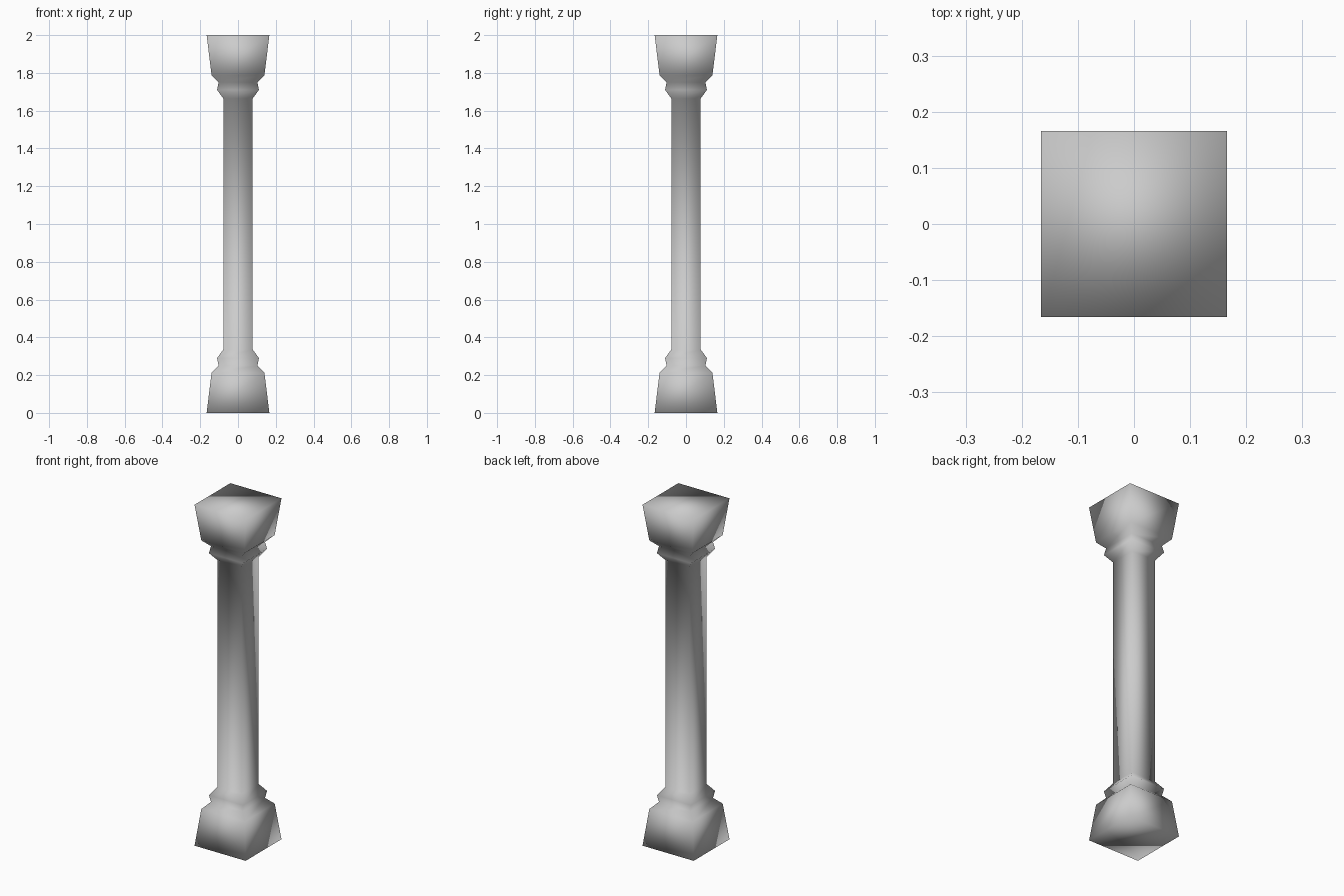
import bpy, bmesh

if "Cube" in bpy.data.objects:
    bpy.data.objects.remove(bpy.data.objects["Cube"])

# Half-width and height of the square section, from the foot to the bottom of the shaft
foot = [(0.166, 0.0), (0.14, 0.212), (0.103, 0.25), (0.111, 0.29), (0.078, 0.335)]
# The capital is the foot turned upside down
profile = foot + [(r, 2.0 - z) for r, z in reversed(foot)]

bm = bmesh.new()

# Square rings stacked along the profile
rings = []
for r, z in profile:
    rings.append([bm.verts.new((sx * r, sy * r, z))
                  for sx, sy in ((-1, -1), (1, -1), (1, 1), (-1, 1))])

# Side faces between neighbouring rings
for low, high in zip(rings, rings[1:]):
    for i in range(4):
        j = (i + 1) % 4
        bm.faces.new((low[i], low[j], high[j], high[i]))

# Closed bottom and top
bm.faces.new(reversed(rings[0]))
bm.faces.new(rings[-1])

# Soft shading runs across all edges
for f in bm.faces:
    f.smooth = True

mesh = bpy.data.meshes.new("square_column")
bm.to_mesh(mesh)
bm.free()
column = bpy.data.objects.new("square_column", mesh)
bpy.context.collection.objects.link(column)
